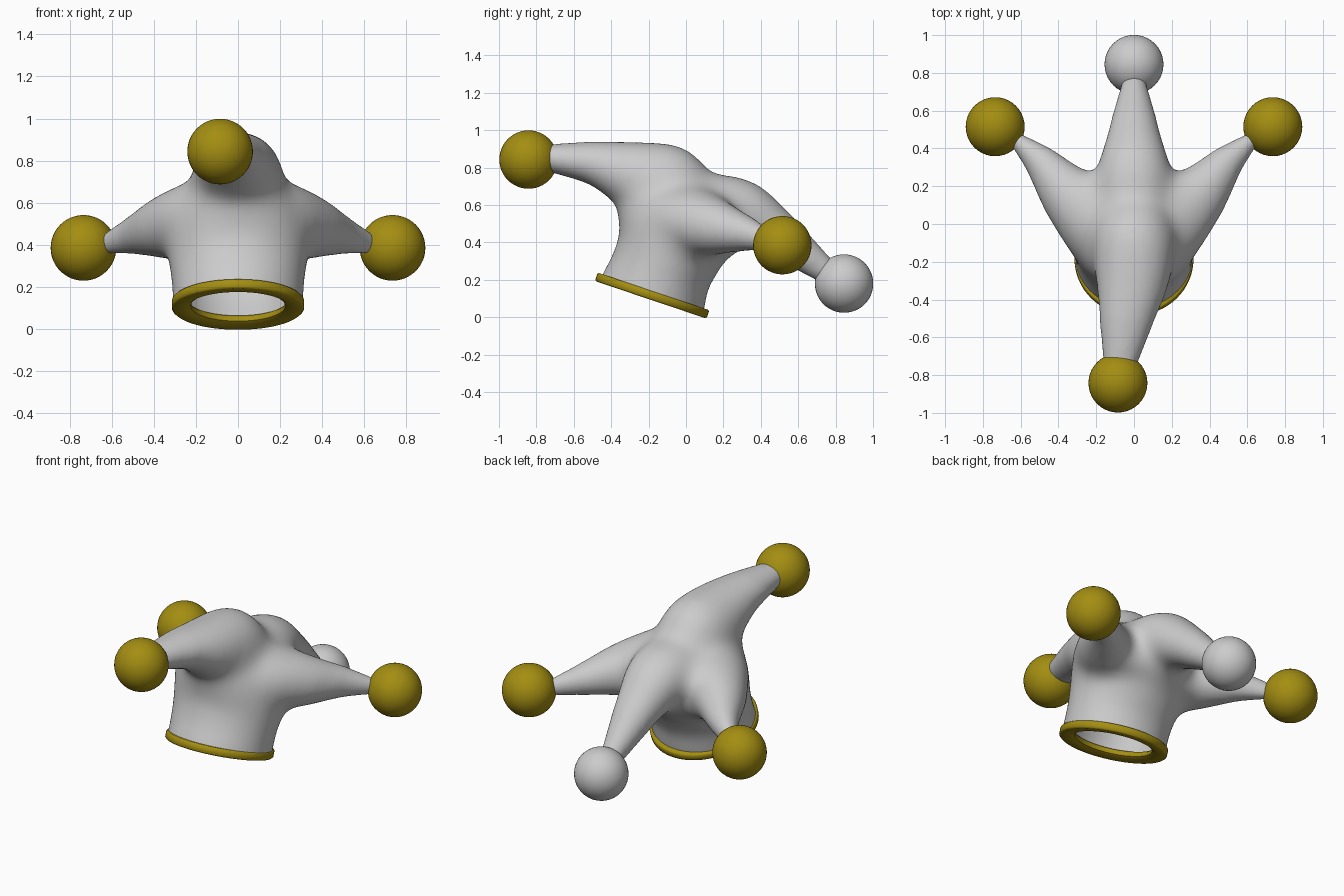
import bpy, bmesh, math
from mathutils import Vector, Matrix

if "Cube" in bpy.data.objects:
    bpy.data.objects.remove(bpy.data.objects["Cube"])

gold = bpy.data.materials.new("gold")
gold.diffuse_color = (0.37, 0.27, 0.006, 1)
gold.use_nodes = True
gold.node_tree.nodes["Principled BSDF"].inputs["Base Color"].default_value = gold.diffuse_color
TILT = Matrix.Translation((0, -0.181, 0.12)) @ Matrix.Rotation(math.radians(-18.6), 4, 'X')


def new_object(name, bm, mat=None):
    me = bpy.data.meshes.new(name)
    bmesh.ops.recalc_face_normals(bm, faces=bm.faces)
    bm.to_mesh(me)
    bm.free()
    ob = bpy.data.objects.new(name, me)
    bpy.context.collection.objects.link(ob)
    if mat:
        me.materials.append(mat)
    return ob


def smooth(ob, angle=40):
    bpy.ops.object.select_all(action='DESELECT')
    ob.select_set(True)
    bpy.context.view_layer.objects.active = ob
    bpy.ops.object.shade_smooth_by_angle(angle=math.radians(angle))


def catmull(pts, steps=5):
    out = []
    for i in range(len(pts) - 1):
        a, b, c, d = (Vector(pts[min(max(j, 0), len(pts) - 1)]) for j in range(i - 1, i + 3))
        for k in range(steps):
            t = k / steps
            out.append(0.5 * (2 * b + (c - a) * t + (2 * a - 5 * b + 4 * c - d) * t * t
                              + (3 * b - a - 3 * c + d) * t ** 3))
    return out + [Vector(pts[-1])]


# Closed tube of elliptical sections: stations are (x, y, z, half width, half height)
def loft(bm, stations, n=32):
    st = catmull(stations)
    rings = []
    for i, s in enumerate(st):
        t = Vector(st[min(i + 1, len(st) - 1)][:3]) - Vector(st[max(i - 1, 0)][:3])
        t.normalize()
        side = t.cross(Vector((0, 0, 1))).normalized()
        up = side.cross(t)
        rings.append([bm.verts.new(Vector(s[:3]) + side * s[3] * math.cos(2 * math.pi * k / n)
                                   + up * s[4] * math.sin(2 * math.pi * k / n)) for k in range(n)])
    for a, b in zip(rings, rings[1:]):
        for k in range(n):
            bm.faces.new((a[k], a[(k + 1) % n], b[(k + 1) % n], b[k]))
    bm.faces.new(rings[0][::-1])
    bm.faces.new(rings[-1])


# Hat body: trunk and four drooping horns, fused and smoothed
bm = bmesh.new()
loft(bm, [(0, -0.26, -0.1, 0.31, 0.29), (0, -0.18, 0.12, 0.31, 0.29),
          (0, -0.13, 0.26, 0.322, 0.273), (0, -0.065, 0.42, 0.345, 0.3),
          (0, -0.05, 0.57, 0.31, 0.31), (0, -0.02, 0.68, 0.22, 0.22)])
loft(bm, [(0, 0.07, 0.59, 0.19, 0.17), (0, -0.1, 0.69, 0.225, 0.24),
          (-0.01, -0.3, 0.765, 0.2, 0.185), (-0.04, -0.5, 0.825, 0.147, 0.117),
          (-0.08, -0.78, 0.855, 0.08, 0.066)])
loft(bm, [(0, -0.05, 0.56, 0.2, 0.18), (0, 0.12, 0.575, 0.21, 0.19),
          (0, 0.29, 0.56, 0.2, 0.185), (0, 0.48, 0.45, 0.14, 0.13),
          (0, 0.76, 0.235, 0.06, 0.065)])
# flare under the back horn
loft(bm, [(0, -0.05, 0.36, 0.27, 0.15), (0, 0.1, 0.42, 0.24, 0.15), (0, 0.25, 0.47, 0.19, 0.13)])
for s in (-1, 1):
    loft(bm, [(s * 0.05, -0.08, 0.52, 0.25, 0.19), (s * 0.18, 0.02, 0.515, 0.24, 0.195),
              (s * 0.335, 0.15, 0.485, 0.17, 0.16), (s * 0.49, 0.325, 0.445, 0.093, 0.093),
              (s * 0.64, 0.46, 0.4, 0.035, 0.047)])
    # web between side and back horns
    loft(bm, [(s * 0.1, 0.0, 0.47, 0.21, 0.17), (s * 0.17, 0.13, 0.47, 0.18, 0.16),
              (s * 0.215, 0.26, 0.46, 0.1, 0.11)])
body = new_object("hat_body", bm)
rm = body.modifiers.new("fuse", 'REMESH')
rm.mode = 'VOXEL'
rm.voxel_size = 0.016
sm = body.modifiers.new("soften", 'SMOOTH')
sm.factor = 0.5
sm.iterations = 12
dg = bpy.context.evaluated_depsgraph_get()
bm = bmesh.new()
bm.from_object(body, dg)
body.modifiers.clear()
# Extra blending of the creases where the horns meet, fading out toward the tips
for i in range(60):
    reach = 0.6 - 0.25 * i / 60
    bmesh.ops.smooth_vert(bm, verts=[v for v in bm.verts if (v.co - Vector((0, 0, 0.6))).length < reach],
                          factor=0.5, use_axis_x=True, use_axis_y=True, use_axis_z=True)
# Open the head hole along the tilted rim plane
bmesh.ops.bisect_plane(bm, geom=bm.verts[:] + bm.edges[:] + bm.faces[:],
                       plane_co=TILT.translation, plane_no=TILT.to_3x3() @ Vector((0, 0, 1)),
                       clear_inner=True)
bm.to_mesh(body.data)
bm.free()
so = body.modifiers.new("thickness", 'SOLIDIFY')
so.thickness = 0.04
so.offset = -1
smooth(body, 60)

# Rim band: lathed flat ring with slightly softened edges
bm = bmesh.new()
prof = [(0.225, -0.008), (0.245, -0.02), (0.306, -0.024), (0.315, -0.016),
        (0.315, 0.016), (0.308, 0.023), (0.235, 0.023), (0.225, 0.012)]
N = 64
rings = [[bm.verts.new((r * math.cos(2 * math.pi * i / N), r * math.sin(2 * math.pi * i / N), z))
          for r, z in prof] for i in range(N)]
for i in range(N):
    a, b = rings[i], rings[(i + 1) % N]
    for k in range(len(prof)):
        j = (k + 1) % len(prof)
        bm.faces.new((a[k], b[k], b[j], a[j]))
bm.transform(Matrix.Translation((0, 0, -0.004)) @ TILT)
smooth(new_object("rim_band", bm, gold), 55)

# Pompom balls at the horn tips
for name, loc, mat in (("front_ball", (-0.085, -0.842, 0.843), gold),
                       ("left_ball", (-0.735, 0.515, 0.385), gold),
                       ("right_ball", (0.735, 0.515, 0.385), gold),
                       ("back_ball", (0, 0.845, 0.18), None)):
    bm = bmesh.new()
    bmesh.ops.create_uvsphere(bm, u_segments=40, v_segments=24, radius=0.156,
                              matrix=Matrix.Translation(loc))
    smooth(new_object(name, bm, mat))
